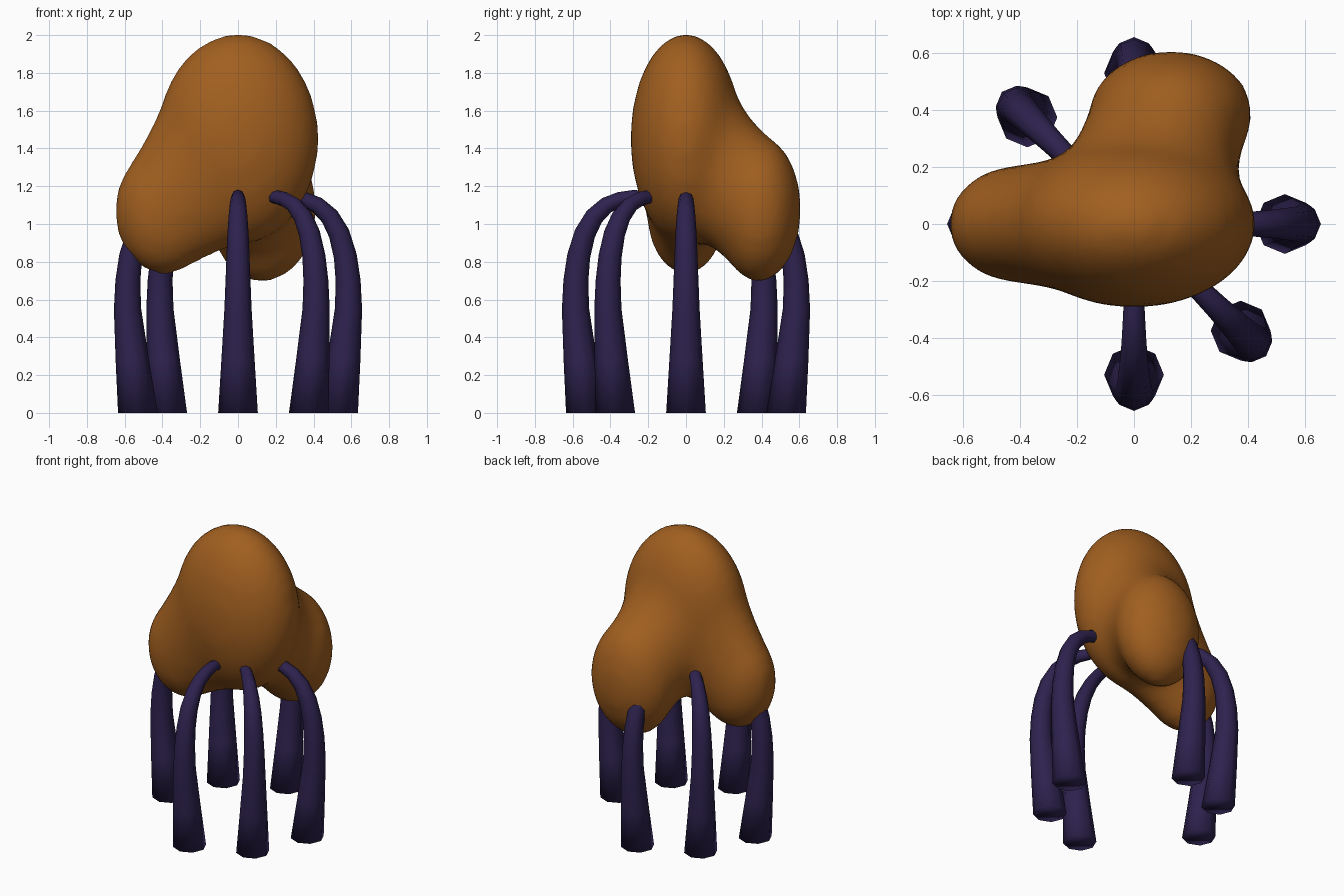
import bpy, bmesh
from math import pi, cos, sin, radians
from mathutils import Vector, Matrix

cube = bpy.data.objects.get("Cube")
if cube:
    bpy.data.objects.remove(cube, do_unlink=True)


def material(name, rgb):
    mat = bpy.data.materials.new(name)
    mat.use_nodes = True
    mat.diffuse_color = (*rgb, 1)
    mat.node_tree.nodes["Principled BSDF"].inputs["Base Color"].default_value = (*rgb, 1)
    return mat


def add_object(name, bm, mat):
    mesh = bpy.data.meshes.new(name)
    bm.to_mesh(mesh)
    bm.free()
    mesh.materials.append(mat)
    obj = bpy.data.objects.new(name, mesh)
    bpy.context.collection.objects.link(obj)
    return obj


def shade_smooth(obj):
    bpy.ops.object.select_all(action="DESELECT")
    obj.select_set(True)
    bpy.context.view_layer.objects.active = obj
    bpy.ops.object.shade_smooth_by_angle(angle=pi)


orange = material("burnt orange", (0.355, 0.114, 0.014))
purple = material("dark purple", (0.027, 0.016, 0.077))

# Body: a tall main lobe with two lower lobes, each joined to it by a slimmer neck
main_lobe = (Vector((0, 0, 1.45)), Vector((0.43, 0.295, 0.56)))
right_lobe = (Vector((-0.39, 0, 1.07)), Vector((0.265, 0.21, 0.34)))
back_lobe = (Vector((0.13, 0.385, 1.08)), Vector((0.29, 0.225, 0.39)))
lobes = [main_lobe, right_lobe, back_lobe]
for lobe, waist in ((right_lobe, 0.05), (back_lobe, 0.15)):
    for t in (0.25, 0.5, 0.75):
        slim = 1 - waist * 4 * t * (1 - t)
        lobes.append((main_lobe[0].lerp(lobe[0], t), main_lobe[1].lerp(lobe[1], t) * slim))

bm = bmesh.new()
for centre, radii in lobes:
    place = Matrix.Translation(centre) @ Matrix.Diagonal((*radii, 1))
    bmesh.ops.create_icosphere(bm, subdivisions=4, radius=1, matrix=place)
body = add_object("body", bm, orange)
fuse = body.modifiers.new("fuse", "REMESH")
fuse.mode = "VOXEL"
fuse.voxel_size = 0.035
soften = body.modifiers.new("soften", "SMOOTH")
soften.factor = 0.5
soften.iterations = 14
shade_smooth(body)
bpy.ops.object.modifier_apply(modifier="fuse")
bpy.ops.object.modifier_apply(modifier="soften")
shade_smooth(body)

# Leg: an octagonal tapering tube, arching from the foot into the body
SIDES = 8
leg_path = [  # distance out, height, radius
    (0.53, 0, 0.105), (0.56, 0.28, 0.088), (0.585, 0.55, 0.072),
    (0.583, 0.7, 0.066), (0.568, 0.83, 0.061), (0.535, 0.95, 0.056),
    (0.485, 1.04, 0.05), (0.42, 1.1, 0.044), (0.35, 1.13, 0.04),
    (0.27, 1.145, 0.036), (0.21, 1.135, 0.034), (0.17, 1.12, 0.024),
]


def make_leg(name, angle):
    bm = bmesh.new()
    side = Vector((0, 1, 0))
    centres = [Vector((u, 0, z)) for u, z, r in leg_path]
    rings = []
    for i, c in enumerate(centres):
        tangent = centres[min(i + 1, len(centres) - 1)] - centres[max(i - 1, 0)]
        if i == 0:
            tangent = Vector((0, 0, 1))
        across = side.cross(tangent.normalized())
        r = leg_path[i][2]
        rings.append([bm.verts.new(c + r * (cos(a) * across + sin(a) * side))
                      for a in (2 * pi * k / SIDES for k in range(SIDES))])
    for low, high in zip(rings, rings[1:]):
        for k in range(SIDES):
            n = (k + 1) % SIDES
            bm.faces.new((low[k], low[n], high[n], high[k]))
    bm.faces.new(rings[0])
    bm.faces.new(rings[-1])
    bmesh.ops.recalc_face_normals(bm, faces=bm.faces)
    bmesh.ops.rotate(bm, verts=bm.verts, matrix=Matrix.Rotation(radians(angle), 3, "Z"))
    shade_smooth(add_object(name, bm, purple))


for name, angle in (("left_leg", 0), ("front_left_leg", -45), ("front_leg", -90),
                    ("back_leg", 90), ("back_right_leg", 135), ("right_leg", 180)):
    make_leg(name, angle)
